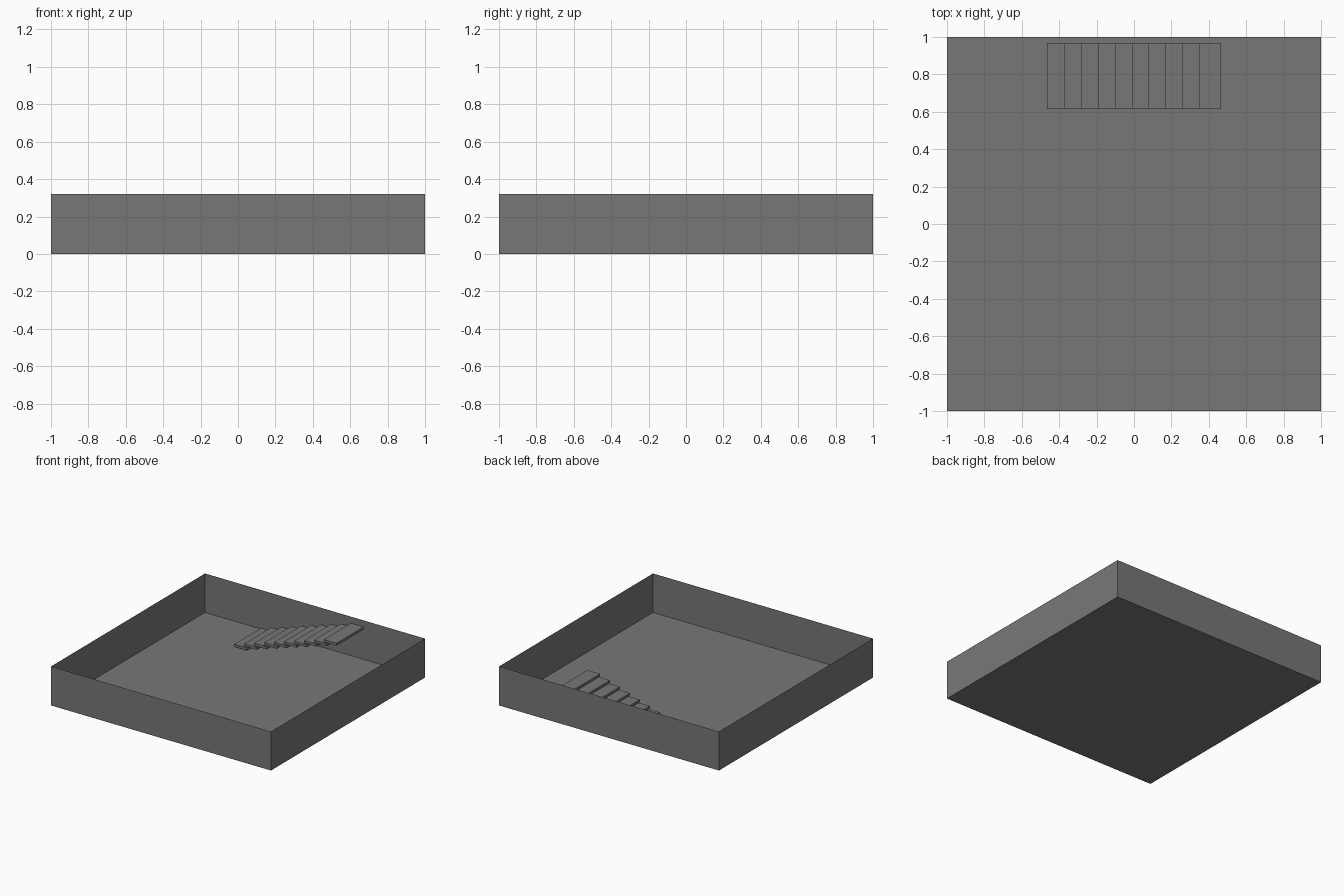
import bpy, bmesh

if "Cube" in bpy.data.objects:
    bpy.data.objects.remove(bpy.data.objects["Cube"])

grey = bpy.data.materials.new("warm_grey")
grey.diffuse_color = (0.19, 0.187, 0.183, 1)
grey.use_nodes = True
grey.node_tree.nodes["Principled BSDF"].inputs["Base Color"].default_value = grey.diffuse_color


def box(name, lo, hi, open_top=False):
    """Axis-aligned box between two corners, optionally without its top."""
    bm = bmesh.new()
    bmesh.ops.create_cube(bm, size=1)
    for v in bm.verts:
        v.co = [(lo[k] + hi[k]) / 2 + v.co[k] * (hi[k] - lo[k]) for k in range(3)]
    if open_top:
        top = [f for f in bm.faces if f.normal.z > 0.9]
        bmesh.ops.delete(bm, geom=top, context='FACES_ONLY')
    mesh = bpy.data.meshes.new(name)
    bm.to_mesh(mesh)
    bm.free()
    mesh.materials.append(grey)
    obj = bpy.data.objects.new(name, mesh)
    bpy.context.collection.objects.link(obj)
    return obj


# Room: floor and four paper-thin walls, open at the top
box("room_shell", (-1, -1, 0), (1, 1, 0.32), open_top=True)

# Staircase: ten floating treads rising to the right along the back wall
COUNT, PITCH, RISE = 10, 0.0906, 0.0286
TREAD, THICK = 0.115, 0.02
for i in range(COUNT):
    x = -0.465 + i * PITCH
    z = RISE * (i + 1)
    box(f"stair_tread_{i + 1}", (x, 0.615, z - THICK), (x + TREAD, 0.967, z))
